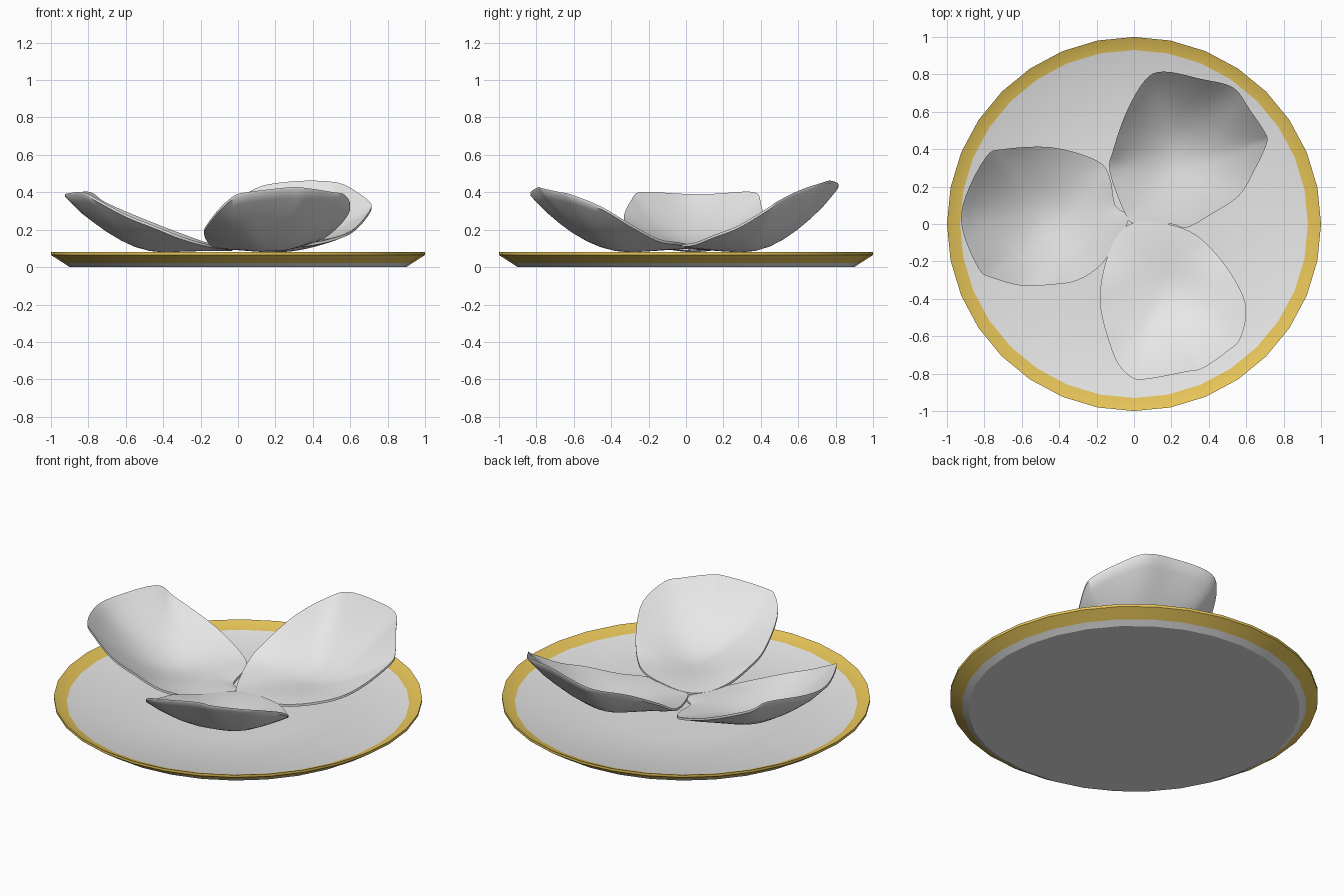
import bpy, bmesh, math
from mathutils import Vector

if "Cube" in bpy.data.objects:
    bpy.data.objects.remove(bpy.data.objects["Cube"])


def material(name, rgb):
    m = bpy.data.materials.new(name)
    m.diffuse_color = (*rgb, 1)
    m.use_nodes = True
    m.node_tree.nodes["Principled BSDF"].inputs["Base Color"].default_value = m.diffuse_color
    return m


white = material("porcelain_white", (0.8, 0.8, 0.8))
gold = material("gold_trim", (0.8, 0.56, 0.1))


def finish(bm, name, mats, angle):
    bmesh.ops.recalc_face_normals(bm, faces=bm.faces)
    me = bpy.data.meshes.new(name)
    bm.to_mesh(me)
    bm.free()
    for m in mats:
        me.materials.append(m)
    for p in me.polygons:
        p.use_smooth = True
    me.set_sharp_from_angle(angle=math.radians(angle))
    ob = bpy.data.objects.new(name, me)
    bpy.context.collection.objects.link(ob)
    return ob


def bridge(bm, a, b, mat=0):
    n = len(a)
    for i in range(n):
        bm.faces.new((a[i], a[(i + 1) % n], b[(i + 1) % n], b[i])).material_index = mat


def cap(bm, ring, centre):
    c = bm.verts.new(centre)
    for i in range(len(ring)):
        bm.faces.new((ring[i], ring[(i + 1) % len(ring)], c))


# Plate: 32-sided lathe, shallow dish with a gold rim
def make_plate():
    bm = bmesh.new()
    profile = [(0.9, 0), (0.935, 0.023), (1.0, 0.065), (1.0, 0.08), (0.93, 0.05), (0.45, 0.041)]
    rings = [[bm.verts.new((r * math.cos(i * math.pi / 16), r * math.sin(i * math.pi / 16), z))
              for i in range(32)] for r, z in profile]
    for k in range(5):
        bridge(bm, rings[k], rings[k + 1], 1 if k in (1, 2, 3) else 0)
    bm.faces.new(rings[0])
    cap(bm, rings[-1], (0, 0, 0.04))
    finish(bm, "plate", [white, gold], 30)


def smooth_loop(pts, steps=4):
    """Closed Catmull-Rom curve through the points."""
    out, n = [], len(pts)
    for i in range(n):
        a, b, c, d = (Vector(pts[(i + k) % n]) for k in (-1, 0, 1, 2))
        for s in range(steps):
            t = s / steps
            out.append(0.5 * (2 * b + (c - a) * t + (2 * a - 5 * b + 4 * c - d) * t * t
                              + (3 * b - a - 3 * c + d) * t ** 3))
    return out


def soften(loop, k):
    """Average each loop point with its k neighbours on both sides."""
    n = len(loop)
    return [sum((loop[(i + j) % n] for j in range(-k, k + 1)), Vector()) / (2 * k + 1)
            for i in range(n)]


# Petal: cupped shell lofted from a low centre out to a raised rim
def make_petal(name, rim, centre):
    bm = bmesh.new()
    rim = smooth_loop(rim)
    c = Vector(centre)
    levels = [0.15, 0.3, 0.45, 0.6, 0.72, 0.84, 0.93, 1.0]

    def skin(lift):
        rings = []
        for t in levels:
            ring = []
            for p in soften(rim, round((1 - t) * 9)):
                q = c.lerp(p, t)
                q.z = c.z + (p.z - c.z) * t ** 2 + lift * (1 - 0.6 * t ** 3) - 0.012 * t ** 3
                ring.append(bm.verts.new(q))
            rings.append(ring)
        for a, b in zip(rings, rings[1:]):
            bridge(bm, a, b)
        cap(bm, rings[0], c + Vector((0, 0, lift)))
        return rings[-1]

    bridge(bm, skin(0), skin(0.035))
    finish(bm, name, [white], 50)


make_plate()
make_petal("left_petal", [
    (-.92, -.02, .39), (-.9, .15, .39), (-.79, .36, .40), (-.7, .40, .34), (-.44, .41, .23),
    (-.2, .34, .14), (-.13, .25, .12), (-.1, .1, .1), (-.03, .02, .1), (-.16, -.2, .12),
    (-.3, -.3, .16), (-.45, -.325, .22), (-.6, -.33, .28), (-.75, -.29, .36), (-.83, -.24, .4)],
    (-.41, .04, .08))
make_petal("back_petal", [
    (.16, .815, .44), (.06, .77, .40), (-.04, .6, .33), (-.11, .4, .22), (-.13, .28, .15),
    (-.05, .06, .11), (.01, 0, .11), (.2, 0, .12), (.28, -.02, .12), (.41, .05, .13),
    (.56, .15, .17), (.64, .28, .22), (.71, .43, .31), (.70, .49, .35), (.62, .61, .41),
    (.53, .73, .45), (.36, .775, .46)],
    (.22, .31, .08))
make_petal("front_petal", [
    (.06, -.83, .40), (.28, -.79, .425), (.37, -.77, .42), (.5, -.68, .40), (.57, -.61, .385),
    (.6, -.45, .32), (.54, -.3, .23), (.43, -.15, .15), (.3, -.04, .13), (.12, .01, .12),
    (-.02, 0, .11), (-.1, -.08, .11), (-.15, -.2, .13), (-.18, -.35, .18), (-.17, -.5, .22),
    (-.1, -.72, .31), (-.02, -.815, .38)],
    (.17, -.31, .08))
